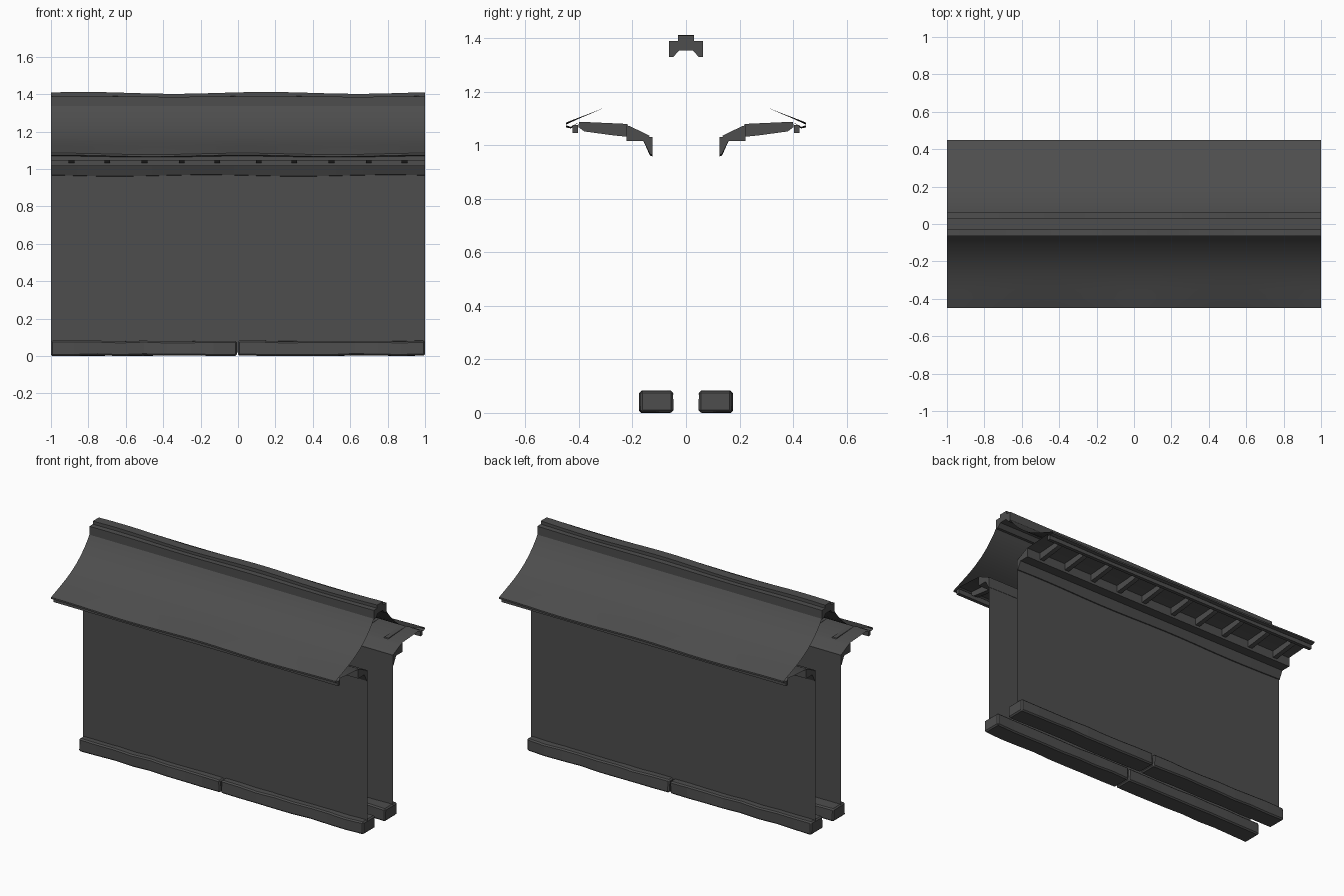
import bpy, bmesh, math, random

if "Cube" in bpy.data.objects:
    bpy.data.objects.remove(bpy.data.objects["Cube"])

random.seed(4)

dark = bpy.data.materials.new("dark_grey")
dark.diffuse_color = (0.075, 0.075, 0.075, 1)
dark.use_nodes = True
dark.node_tree.nodes["Principled BSDF"].inputs["Base Color"].default_value = dark.diffuse_color


def wave(x, phase=0.0):
    return math.cos(2 * math.pi * (x - 0.15) / 0.98 + phase)


def finish(name, bm, mirror=True, smooth=True):
    me = bpy.data.meshes.new(name)
    bm.to_mesh(me)
    bm.free()
    me.materials.append(dark)
    ob = bpy.data.objects.new(name, me)
    bpy.context.collection.objects.link(ob)
    if smooth:
        bpy.ops.object.select_all(action='DESELECT')
        ob.select_set(True)
        bpy.context.view_layer.objects.active = ob
        bpy.ops.object.shade_smooth_by_angle(angle=math.radians(30))
    if mirror:
        mod = ob.modifiers.new("other_side", 'MIRROR')
        mod.use_axis = (False, True, False)
        mod.use_mirror_merge = False
    return ob


def sweep(bm, profile, x0, x1, steps, closed=False, amp=None, phase=0.0):
    """Run a (y, z) profile along x; amp gives each point's wave height."""
    rows = []
    n = len(profile)
    for i in range(steps + 1):
        x = x0 + (x1 - x0) * i / steps
        rows.append([bm.verts.new((x, y, z + (amp[j] if amp else 0) * wave(x, phase)))
                     for j, (y, z) in enumerate(profile)])
    faces = []
    for a, b in zip(rows, rows[1:]):
        for j in range(n if closed else n - 1):
            k = (j + 1) % n
            faces.append(bm.faces.new((a[j], b[j], b[k], a[k])))
    if closed:
        faces += [bm.faces.new(rows[0]), bm.faces.new(rows[-1])]
        bmesh.ops.recalc_face_normals(bm, faces=faces)


# Plaster wall faces
bm = bmesh.new()
sweep(bm, [(-0.13, 0.02), (-0.13, 1.03)], -1, 1, 1)
finish("wall_face", bm)

# Roof sheet: soffit, eave lip, then curved slope up to the ridge
bm = bmesh.new()
roof = [(-0.13, 1.035), (-0.22, 1.075), (-0.40, 1.087), (-0.43, 1.066), (-0.449, 1.071),
        (-0.449, 1.081), (-0.40, 1.102), (-0.35, 1.122), (-0.30, 1.143), (-0.25, 1.168),
        (-0.20, 1.198), (-0.15, 1.237), (-0.11, 1.277), (-0.08, 1.312), (-0.058, 1.345)]
lift = [0, 0, 0, 0.003, 0.004, 0.004, 0.002, 0.001] + [0] * 7
sweep(bm, roof, -1, 1, 24, amp=lift, phase=0.8)
finish("roof_slope", bm)

# Stepped ridge cap with hollow underside
bm = bmesh.new()
half = [(-0.025, 1.355), (-0.047, 1.331), (-0.064, 1.331), (-0.064, 1.388),
        (-0.03, 1.388), (-0.03, 1.407)]
amps = [0, 0, 0, 0.002, 0.003, 0.005]
sweep(bm, half + [(-y, z) for y, z in reversed(half)], -1, 1, 20, True, amps + amps[::-1])
finish("ridge_cap", bm, mirror=False)

# Long beam below the eaves
bm = bmesh.new()
sweep(bm, [(-0.222, 1.016), (-0.155, 1.016), (-0.135, 1.035), (-0.21, 1.072), (-0.222, 1.074)],
      -1, 1, 1, True)
finish("eave_beam", bm)

# Slanted moulding with uneven lower edge
bm = bmesh.new()
sweep(bm, [(-0.126, 0.963), (-0.135, 0.966), (-0.160, 1.018), (-0.15, 1.032), (-0.126, 1.032)],
      -1, 1, 16, True, [0.004, 0.004, 0, 0, 0], 2.0)
finish("wall_moulding", bm)

# Narrow batten under the roof edge
bm = bmesh.new()
sweep(bm, [(-0.425, 1.046), (-0.403, 1.046), (-0.403, 1.076), (-0.425, 1.076)], -1, 1, 1, True)
finish("eave_batten", bm)

# Short rafters
bm = bmesh.new()
rafter = [(-0.20, 1.03), (-0.27, 1.037), (-0.38, 1.052), (-0.402, 1.068),
          (-0.40, 1.088), (-0.35, 1.086), (-0.22, 1.08)]
for px in (0.11, 0.30, 0.50, 0.70, 0.89):
    for s in (-1, 1):
        sweep(bm, rafter, s * px - 0.015, s * px + 0.015, 1, True)
finish("rafters", bm)

# Foundation stones: worn, bevelled blocks
for label, x0, x1 in (("left", -1.0, -0.006), ("right", -0.001, 1.0)):
    bm = bmesh.new()
    box = [(-0.173, 0.005), (-0.050, 0.005), (-0.050, 0.083), (-0.173, 0.083)]
    sweep(bm, box, x0, x1, 8, True)
    for v in bm.verts:
        v.co.y += random.uniform(-0.003, 0.003)
        v.co.z += random.uniform(-0.003, 0.003)
    sharp = [e for e in bm.edges if e.calc_face_angle(0) > 0.8]
    bmesh.ops.bevel(bm, geom=sharp, offset=0.008, segments=1, affect='EDGES')
    low = min(v.co.z for v in bm.verts)
    for v in bm.verts:
        v.co.z -= low
    finish("foundation_stone_" + label, bm, smooth=False)
